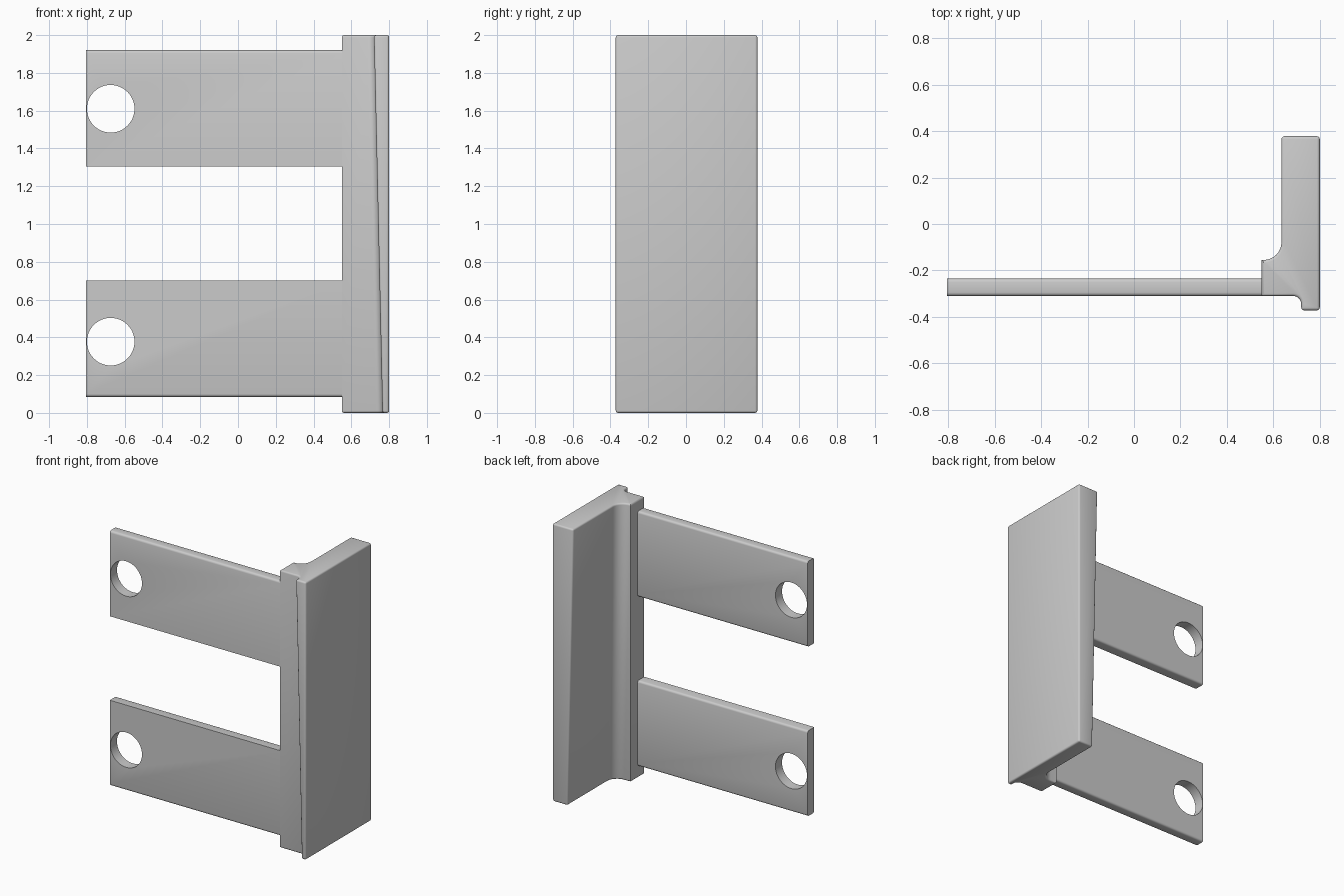
import bpy, bmesh
from math import sin, cos, pi, radians

cube = bpy.data.objects.get("Cube")
if cube:
    bpy.data.objects.remove(cube)

grey = bpy.data.materials.new("light grey")
grey.use_nodes = True
grey.diffuse_color = (0.6, 0.6, 0.6, 1)
grey.node_tree.nodes["Principled BSDF"].inputs["Base Color"].default_value = (0.6, 0.6, 0.6, 1)

HEIGHT = 2.0
TAPER = 0.045   # how much thinner the plate is at its foot


def finish(name, bm, edges, radius):
    """Round the chosen edges and make a smooth-shaded object."""
    bmesh.ops.bevel(bm, geom=edges, offset=radius, segments=3, profile=0.5, affect='EDGES')
    bmesh.ops.recalc_face_normals(bm, faces=bm.faces)
    mesh = bpy.data.meshes.new(name)
    bm.to_mesh(mesh)
    bm.free()
    mesh.materials.append(grey)
    obj = bpy.data.objects.new(name, mesh)
    bpy.context.collection.objects.link(obj)
    return obj


def smooth(obj):
    bpy.ops.object.select_all(action='DESELECT')
    obj.select_set(True)
    bpy.context.view_layer.objects.active = obj
    bpy.ops.object.shade_smooth_by_angle(angle=radians(35))


def arc(cx, cy, r, start, end, steps):
    angles = [start + (end - start) * i / steps for i in range(steps + 1)]
    return [(cx + r * cos(a), cy + r * sin(a)) for a in angles]


# Flange: L-shaped section whose plate thins towards the foot
fixed = [(0.55, -0.155), (0.55, -0.31)]
outer = [(0.80, -0.372), (0.80, 0.378)]
front_lip = arc(0.685, -0.345, 0.035, pi / 2, 0, 5) + [(0.72, -0.372)]
back_fillet = [(0.635, 0.378)] + arc(0.558, -0.078, 0.077, 0, -pi / 2, 8)
bm = bmesh.new()
rings = []
for z, shift in ((0, TAPER), (HEIGHT, 0)):
    def slide(points):
        return [(x + shift, y) for x, y in points]
    section = fixed + slide(front_lip) + outer + slide(back_fillet)
    rings.append([bm.verts.new((x, y, z)) for x, y in section])
low, high = rings
count = len(low)
bm.faces.new(low)
bm.faces.new(high)
for i in range(count):
    j = (i + 1) % count
    bm.faces.new((low[i], low[j], high[j], high[i]))
bmesh.ops.recalc_face_normals(bm, faces=bm.faces)
rounded = [e for e in bm.edges
           if e.calc_face_angle_signed() > radians(40)
           and not all(v.co.x < 0.56 and abs(e.verts[0].co.z - e.verts[1].co.z) > 1 for v in e.verts)]
smooth(finish("flange", bm, rounded, 0.012))


# Arms: flat straps with a round hole near the free end
def make_arm(name, bottom, top, hole_z, outer_z):
    x0, x1, y0, y1 = -0.805, 0.57, -0.31, -0.235
    bm = bmesh.new()
    bmesh.ops.create_cube(bm, size=1)
    for v in bm.verts:
        v.co = (x1 if v.co.x > 0 else x0,
                y1 if v.co.y > 0 else y0,
                top if v.co.z > 0 else bottom)
    long_edges = [e for e in bm.edges
                  if abs(e.verts[0].co.x - e.verts[1].co.x) > 1
                  and (abs(e.verts[0].co.z - outer_z) < 0.01 or e.verts[0].co.y > -0.25)]
    arm = finish(name, bm, long_edges, 0.015)
    bpy.ops.mesh.primitive_cylinder_add(vertices=48, radius=0.126, depth=0.4,
                                        location=(-0.674, -0.27, hole_z),
                                        rotation=(pi / 2, 0, 0))
    cutter = bpy.context.object
    cutter.name = "hole_cutter"
    cutter.hide_render = True
    cut = arm.modifiers.new("hole", 'BOOLEAN')
    cut.object = cutter
    cut.solver = 'EXACT'
    bpy.context.view_layer.objects.active = arm
    bpy.ops.object.modifier_apply(modifier=cut.name)
    bpy.data.objects.remove(cutter)
    smooth(arm)


make_arm("upper_arm", 1.305, 1.92, 1.61, 1.92)
make_arm("lower_arm", 0.085, 0.70, 0.377, 0.085)
